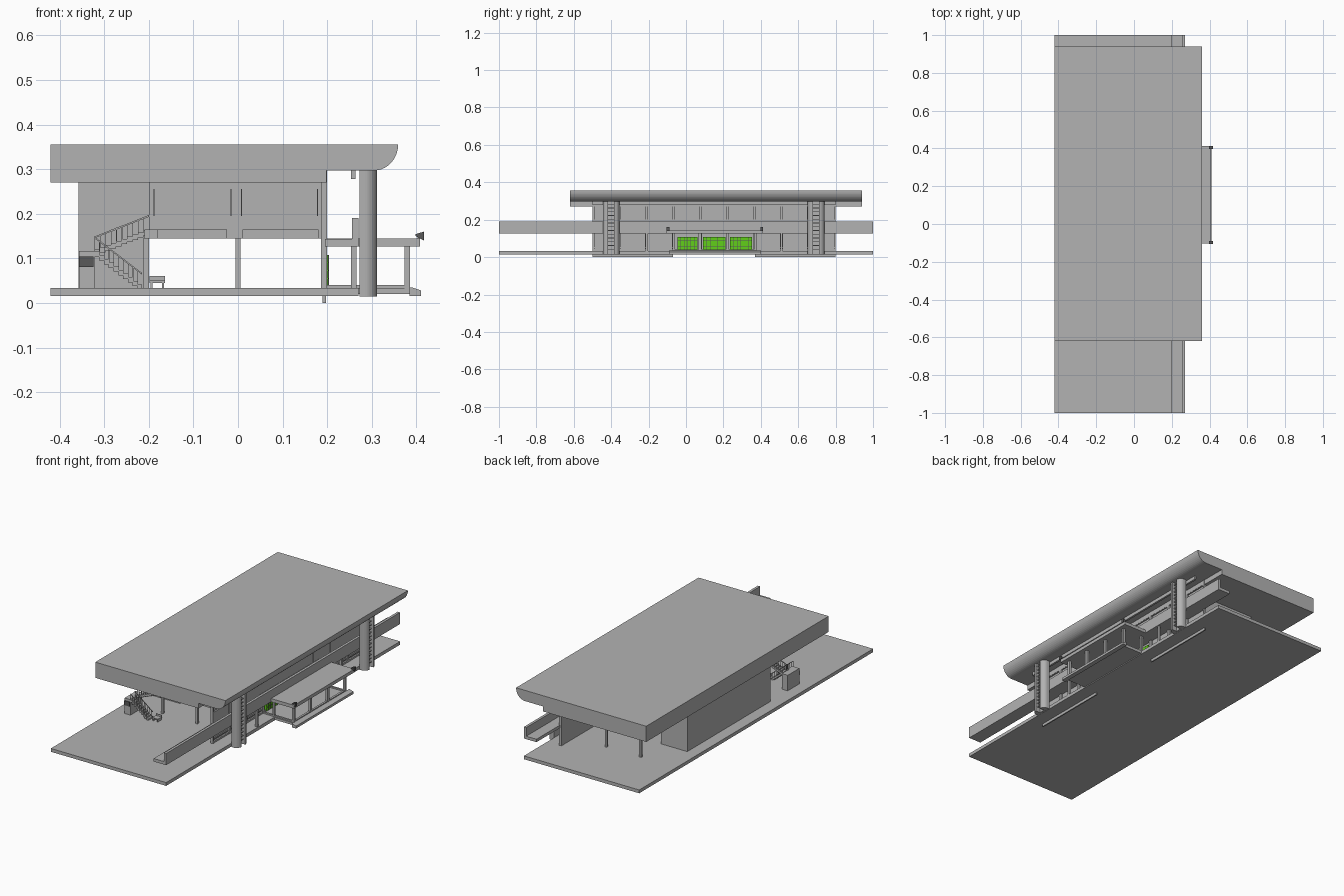
import bpy, bmesh, math
from mathutils import Matrix


def material(name, color):
    m = bpy.data.materials.new(name)
    m.diffuse_color = (*color, 1)
    return m


GREY = material("concrete_grey", (0.45, 0.45, 0.45))
DARK = material("dark_grey", (0.10, 0.10, 0.10))
GREEN = material("bright_green", (0.12, 0.62, 0.01))


def finish(name, bm, mat):
    bmesh.ops.recalc_face_normals(bm, faces=bm.faces)
    me = bpy.data.meshes.new(name)
    bm.to_mesh(me)
    bm.free()
    me.materials.append(mat)
    ob = bpy.data.objects.new(name, me)
    bpy.context.collection.objects.link(ob)
    return ob


def boxes(name, items, mat=GREY):
    """One object from boxes given as (x0, x1, y0, y1, z0, z1)."""
    bm = bmesh.new()
    for x0, x1, y0, y1, z0, z1 in items:
        m = Matrix.Translation(((x0 + x1) / 2, (y0 + y1) / 2, (z0 + z1) / 2))
        m = m @ Matrix.Diagonal((x1 - x0, y1 - y0, z1 - z0, 1))
        bmesh.ops.create_cube(bm, size=1, matrix=m)
    return finish(name, bm, mat)


def prism(name, pts, a, b, axis="y", mat=GREY):
    """Extrude an (x, z) profile along y, or an (x, y) profile along z."""
    bm = bmesh.new()
    put = (lambda p, t: (p[0], t, p[1])) if axis == "y" else (lambda p, t: (p[0], p[1], t))
    lo = [bm.verts.new(put(p, a)) for p in pts]
    hi = [bm.verts.new(put(p, b)) for p in pts]
    bm.faces.new(lo)
    bm.faces.new(hi[::-1])
    n = len(pts)
    for i in range(n):
        bm.faces.new((lo[i], lo[(i + 1) % n], hi[(i + 1) % n], hi[i]))
    return finish(name, bm, mat)


# Roof with rounded front lip
arc = [(0.305 + 0.054 * math.sin(t), 0.355 - 0.058 * math.cos(t))
       for t in [i * math.pi / 20 for i in range(11)]]
prism("roof", [(-0.42, 0.27), (0.198, 0.27), (0.198, 0.297)] + arc + [(-0.42, 0.355)], -0.62, 0.94)

# Ground slab and footing strips
boxes("ground_slab", [(-0.42, 0.27, -1, 1, 0.015, 0.033)])
boxes("footing_strips", [(0.19, 0.197, -0.5, -0.07, 0, 0.02), (0.19, 0.197, 0.37, 0.8, 0, 0.02)])

# Rear block and upper storey
boxes("rear_block", [(-0.358, -0.2, -0.21, 0.5, 0.033, 0.27)])
boxes("upper_storey", [(-0.2, 0.19, -0.36, 0.7, 0.145, 0.27)])
boxes("end_wall_trim", [(x - 0.001, x + 0.001, -0.364, -0.36, 0.195, 0.255)
                        for x in (-0.188, -0.016, 0.008, 0.178)]
      + [(x, x + 0.17, -0.364, -0.36, 0.145, 0.165) for x in (-0.195, 0.01)])
boxes("inner_columns", [(x - 0.006, x + 0.006, y - 0.006, y + 0.006, 0.033, 0.146)
                        for x in (-0.206, 0.0) for y in (-0.35, 0.68)]
      + [(-0.006, 0.006, y - 0.006, y + 0.006, 0.033, 0.146) for y in (-0.1, 0.17, 0.43)])

# Front facade: recessed panel with nine framed bays per floor
Y0, Y1, BAYS = -0.5, 0.8, 9
step = (Y1 - Y0) / BAYS
boxes("facade_panel", [(0.186, 0.191, Y0, Y1, 0.033, 0.297)])
bars = [(0.189, 0.2, Y0 + i * step - 0.008, Y0 + i * step + 0.008, 0.033, 0.297)
        for i in range(1, BAYS)]
bars += [(0.189, 0.2, Y0, Y0 + 0.01, 0.033, 0.297), (0.189, 0.2, Y1 - 0.01, Y1, 0.033, 0.297)]
bars += [(0.189, 0.199, Y0, Y1, a, b) for a, b in
         ((0.033, 0.042), (0.127, 0.2), (0.272, 0.297))]
bars += [(0.189, 0.196, Y0, -0.07, 0.05, 0.055), (0.189, 0.196, 0.37, Y1, 0.05, 0.055)]
boxes("facade_frame", bars)

# Green entrance panels with glazing bars
doors = [(-0.045, 0.062), (0.09, 0.21), (0.235, 0.352)]
boxes("entrance_panels", [(0.191, 0.202, a, b, 0.037, 0.108) for a, b in doors], GREEN)
grid = []
for a, b in doors:
    grid += [(0.2, 0.204, a + (b - a) * k / 6 - 0.001, a + (b - a) * k / 6 + 0.001, 0.037, 0.108)
             for k in range(1, 6)]
    grid += [(0.2, 0.204, a, b, z - 0.001, z + 0.001) for z in (0.055, 0.073, 0.09)]
boxes("entrance_panel_bars", grid, DARK)

# Long balcony with parapet, supports and a beam below the roof
boxes("balcony", [(0.195, 0.262, -1, 1, 0.127, 0.143), (0.256, 0.27, -1, 1, 0.127, 0.19)])
boxes("balcony_supports", [(0.253, 0.266, y - 0.006, y + 0.006, 0.033, 0.13)
                           for y in (-0.4, -0.21, 0.51, 0.695)])
boxes("roof_beam", [(0.253, 0.264, Y0, Y1, 0.278, 0.298)])

# Tall rounded pillars with a ladder recess
for n, yc in (("front", -0.4), ("back", 0.695)):
    for s in (-1, 1):
        half = [(0.272, 0.045), (0.272, 0.016), (0.312, 0.016)]
        half += [(0.285 + 0.027 * math.cos(t), 0.016 + 0.029 * math.sin(t))
                 for t in [i * math.pi / 16 for i in range(1, 9)]]
        ob = prism(n + "_pillar_" + ("left" if s < 0 else "right"),
                   [(x, yc + s * y) for x, y in half], 0.014, 0.297, "z")
    boxes(n + "_pillar_ladder", [(0.272, 0.284, yc - 0.017, yc + 0.017, 0.014, 0.297)]
          + [(0.284, 0.302, yc - 0.017, yc + 0.017, 0.04 + 0.02 * k, 0.044 + 0.02 * k)
             for k in range(13)])

# Entrance porch: platform, canopy, posts, curb and lamps
boxes("porch_platform", [(0.265, 0.39, -0.075, 0.38, 0.02, 0.033)])
prism("porch_step", [(0.385, 0.015), (0.41, 0.015), (0.41, 0.028), (0.39, 0.035), (0.385, 0.035)],
      -0.09, 0.4)
boxes("porch_canopy", [(0.197, 0.408, -0.103, 0.413, 0.127, 0.145)])
boxes("porch_posts", [(0.373, 0.386, y - 0.007, y + 0.007, 0.03, 0.128)
                      for y in (-0.065, 0.075, 0.222, 0.37)]
      + [(0.255, 0.266, y - 0.006, y + 0.006, 0.03, 0.128) for y in (-0.065, 0.37)])
boxes("porch_curb", [(0.374, 0.385, -0.07, 0.375, 0.033, 0.04),
                     (0.2, 0.38, -0.07, -0.06, 0.033, 0.04),
                     (0.2, 0.38, 0.365, 0.375, 0.033, 0.04)])
for n, y in (("left", -0.097), ("right", 0.405)):
    prism("lamp_" + n, [(0.398, 0.15), (0.417, 0.14), (0.417, 0.16), (0.398, 0.154)],
          y - 0.008, y + 0.008, mat=DARK)
    boxes("lamp_stand_" + n, [(0.403, 0.407, y - 0.002, y + 0.002, 0.143, 0.152)])

# Outdoor stair: two flights, landing pier and railings
boxes("stair_pier", [(-0.357, -0.322, -0.46, -0.36, 0.033, 0.117)])
boxes("stair_pier_plate", [(-0.357, -0.324, -0.464, -0.46, 0.08, 0.104)], DARK)


def flight(name, xa, za, xb, zb, y0, y1, steps=10):
    dx, dz = (xb - xa) / steps, (zb - za) / steps
    treads, rails = [], []
    for i in range(steps):
        x0, x1 = sorted((xa + i * dx, xa + (i + 1) * dx))
        z = za + (i + 1) * dz
        treads.append((x0, x1, y0, y1, z - 0.012, z))
        for y in (y0, y1 - 0.002):
            rails.append((x0, x0 + 0.0015, y, y + 0.002, z, z + 0.03))
    boxes(name + "_treads", treads)
    boxes(name + "_balusters", rails)
    for y in (y0, y1 - 0.003):
        prism(name + "_handrail", [(xa, za + 0.03), (xb, zb + 0.03), (xb, zb + 0.034),
                                   (xa, za + 0.034)], y, y + 0.003)


flight("lower_flight", -0.215, 0.033, -0.322, 0.115, -0.46, -0.42)
flight("upper_flight", -0.322, 0.115, -0.2, 0.163, -0.405, -0.365)
boxes("stair_top_landing", [(-0.21, -0.18, -0.41, -0.355, 0.145, 0.165)])

# Small bench beside the stair
boxes("bench", [(-0.198, -0.164, -0.45, -0.42, 0.045, 0.05),
                (-0.198, -0.164, -0.42, -0.416, 0.045, 0.06),
                (-0.196, -0.192, -0.45, -0.416, 0.033, 0.046),
                (-0.17, -0.166, -0.45, -0.416, 0.033, 0.046)])
